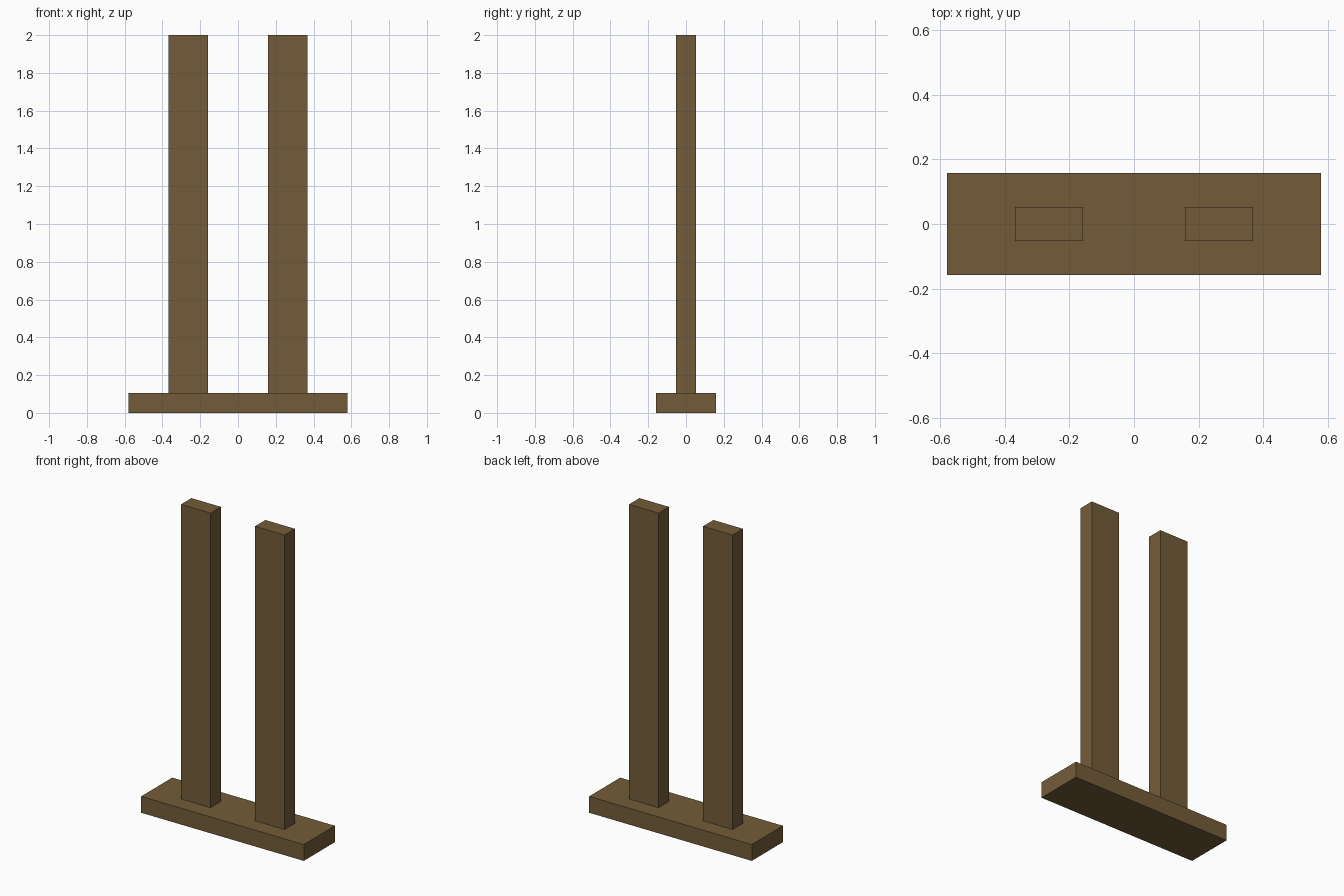
import bpy

# Clear the default cube only
cube = bpy.data.objects.get("Cube")
if cube:
    bpy.data.objects.remove(cube, do_unlink=True)

# Brown wood material
wood = bpy.data.materials.new("brown wood")
wood.use_nodes = True
colour = (0.174, 0.107, 0.042, 1.0)
wood.diffuse_color = colour
wood.node_tree.nodes["Principled BSDF"].inputs["Base Color"].default_value = colour

U = 2 / 19  # one module: the whole model is 19 modules tall


def box(name, size, centre):
    """Add a box, with size and centre given in modules."""
    bpy.ops.mesh.primitive_cube_add(size=1, location=[c * U for c in centre])
    obj = bpy.context.object
    obj.name = name
    obj.scale = [s * U for s in size]
    bpy.ops.object.transform_apply(location=False, rotation=False, scale=True)
    obj.data.materials.append(wood)
    return obj


# Flat base plank
box("base", (11, 3, 1), (0, 0, 0.5))

# Two upright posts standing on the base
for side, name in ((1, "left_post"), (-1, "right_post")):
    box(name, (2, 1, 18), (side * 2.5, 0, 10))
